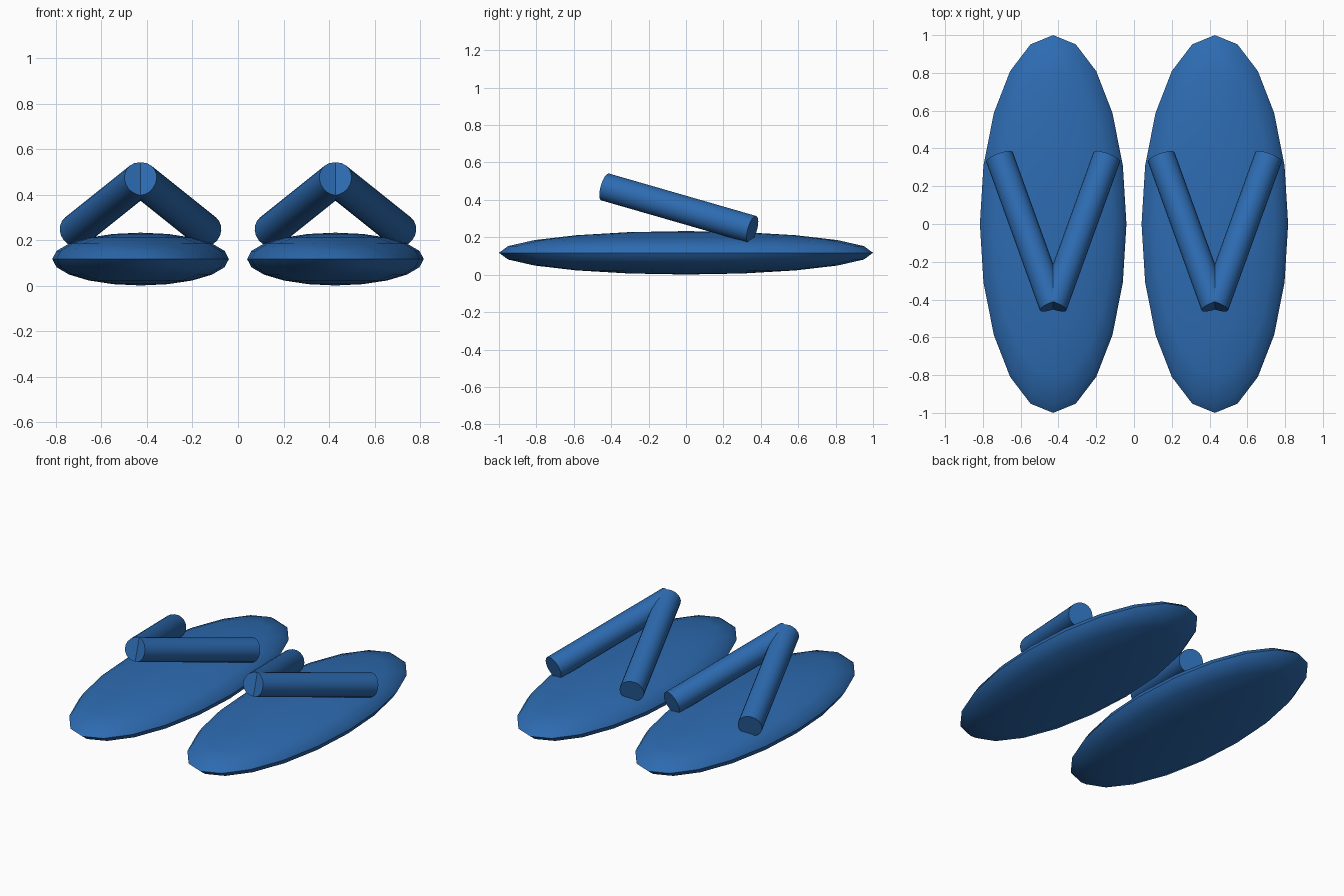
import bpy, math
from mathutils import Vector

if "Cube" in bpy.data.objects:
    bpy.data.objects.remove(bpy.data.objects["Cube"])

blue = bpy.data.materials.new("blue_rubber")
blue.diffuse_color = (0.026, 0.147, 0.44, 1)
blue.use_nodes = True
blue.node_tree.nodes["Principled BSDF"].inputs["Base Color"].default_value = blue.diffuse_color


def finish(obj, name):
    obj.name = name
    obj.data.materials.append(blue)
    bpy.ops.object.shade_smooth_by_angle(angle=math.radians(35))


def sole(name, x):
    # flattened 20-sided ellipsoid, one vertex at each toe and heel tip
    bpy.ops.mesh.primitive_uv_sphere_add(segments=20, ring_count=10, radius=1,
                                         location=(x, 0, 0.117))
    obj = bpy.context.object
    obj.scale = (0.388, 1.0, 0.116)
    bpy.ops.object.transform_apply(location=False, rotation=False, scale=True)
    finish(obj, name)


def strap(name, start, end):
    # round bar from the raised toe post to the edge of the sole
    a, b = Vector(start), Vector(end)
    bpy.ops.mesh.primitive_cylinder_add(vertices=20, radius=0.075,
                                        depth=(b - a).length,
                                        location=(a + b) / 2)
    obj = bpy.context.object
    obj.rotation_euler = (b - a).to_track_quat('Z', 'Y').to_euler()
    finish(obj, name)


# pair of sandals, each with a sole and a V of two straps
for foot, x in (("left", -0.428), ("right", 0.428)):
    sole(foot + "_sole", x)
    for side, s in (("left", -1), ("right", 1)):
        strap(f"{foot}_sandal_{side}_strap",
              (x, -0.432, 0.469), (x + s * 0.284, 0.355, 0.242))
